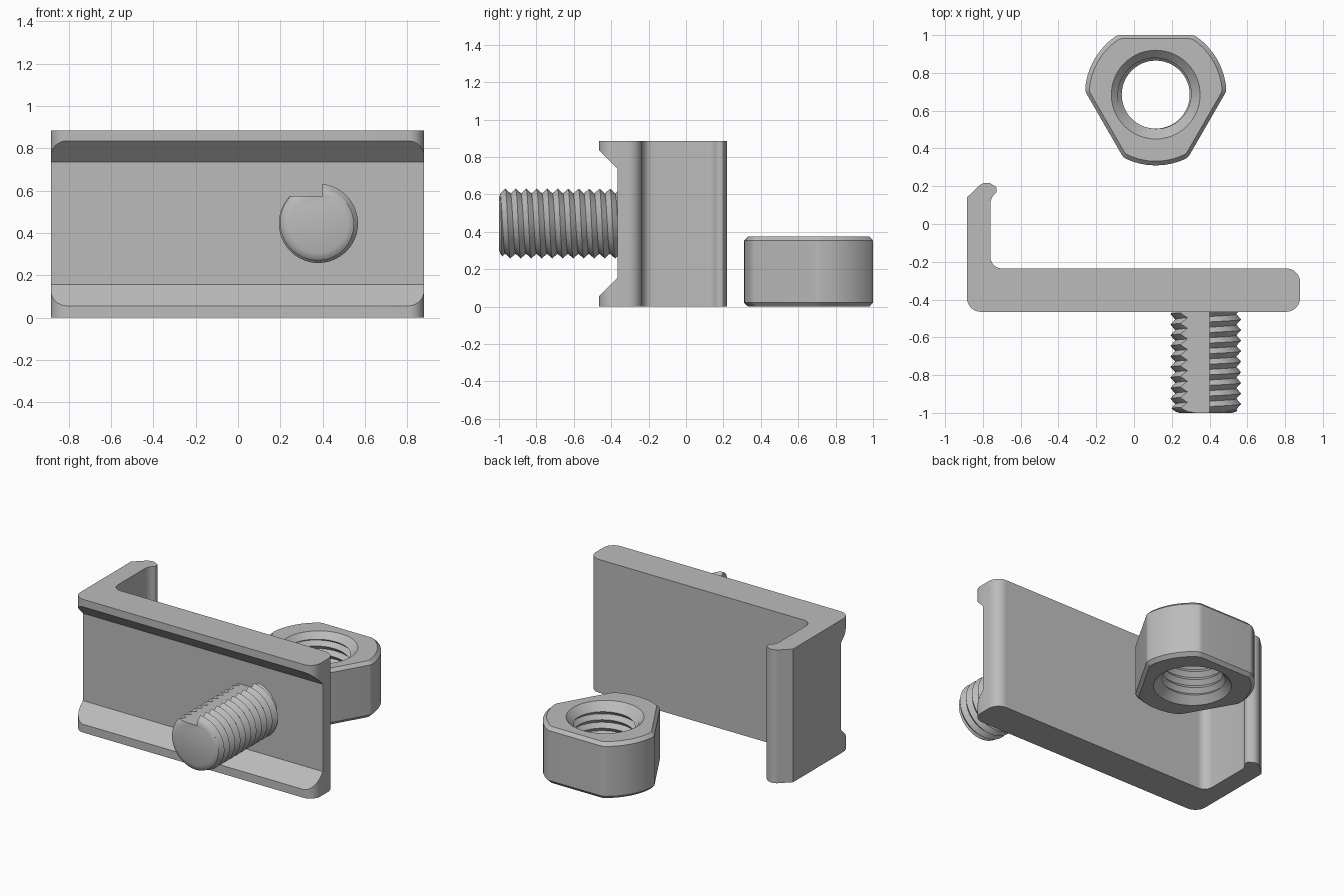
import bpy, bmesh, math
from mathutils import Vector

if "Cube" in bpy.data.objects:
    bpy.data.objects.remove(bpy.data.objects["Cube"])

steel = bpy.data.materials.new("plain grey")
steel.use_nodes = True
GREY = (0.5, 0.5, 0.5, 1)
steel.diffuse_color = GREY
steel.node_tree.nodes["Principled BSDF"].inputs["Base Color"].default_value = GREY


def finish(name, bm):
    bmesh.ops.recalc_face_normals(bm, faces=bm.faces)
    mesh = bpy.data.meshes.new(name)
    bm.to_mesh(mesh)
    bm.free()
    mesh.materials.append(steel)
    obj = bpy.data.objects.new(name, mesh)
    bpy.context.collection.objects.link(obj)
    return obj


def loft(name, sections):
    """Closed solid through point rings of equal length."""
    bm = bmesh.new()
    rings = [[bm.verts.new(p) for p in s] for s in sections]
    n = len(rings[0])
    for a, b in zip(rings, rings[1:]):
        for i in range(n):
            j = (i + 1) % n
            bm.faces.new((a[i], a[j], b[j], b[i]))
    bm.faces.new(rings[0])
    bm.faces.new(rings[-1])
    return finish(name, bm)


def flat(outline, z, scale=1):
    return [(x * scale, y * scale, z) for x, y in outline]


def circle(r, z, n=64):
    return [(r * math.cos(math.tau * i / n), r * math.sin(math.tau * i / n), z)
            for i in range(n)]


def rounded(corners, steps=8):
    """Outline with each corner (x, y, radius) replaced by an arc."""
    out = []
    for i, (x, y, r) in enumerate(corners):
        p = Vector((x, y))
        if r == 0:
            out.append((x, y))
            continue
        a = (Vector(corners[i - 1][:2]) - p).normalized()
        b = (Vector(corners[(i + 1) % len(corners)][:2]) - p).normalized()
        half = a.angle(b) / 2
        centre = p + (a + b).normalized() * (r / math.sin(half))
        start = p + a * (r / math.tan(half)) - centre
        end = p + b * (r / math.tan(half)) - centre
        sweep = start.angle(end)
        for k in range(steps + 1):
            t = k / steps
            v = (start * math.sin((1 - t) * sweep) + end * math.sin(t * sweep)) / math.sin(sweep)
            out.append(tuple(centre + v))
    return out


def thread(name, root, crest, pitch, low, high, n=64):
    """Helical ridge solid along z, trimmed flat at both ends."""
    bm = bmesh.new()
    first = int(2 * low / pitch) - 6
    last = int(2 * high / pitch) + 6
    grid = {}
    for k in range(first, last):
        for j in range(n):
            r, a = (crest if k % 2 else root), math.tau * j / n
            grid[k, j] = bm.verts.new(
                (r * math.cos(a), r * math.sin(a), (k / 2 + j / n) * pitch))
    for k in range(first, last - 3):
        for j in range(n):
            k2, j2 = (k, j + 1) if j < n - 1 else (k + 2, 0)
            bm.faces.new((grid[k, j], grid[k2, j2], grid[k2 + 1, j2], grid[k + 1, j]))
    for z, side in ((low, -1), (high, 1)):
        bmesh.ops.bisect_plane(bm, geom=bm.verts[:] + bm.edges[:] + bm.faces[:],
                               plane_co=(0, 0, z), plane_no=(0, 0, side), clear_outer=True)
    loose = [v for v in bm.verts if not v.link_faces]
    bmesh.ops.delete(bm, geom=loose, context="VERTS")
    bmesh.ops.holes_fill(bm, edges=[e for e in bm.edges if e.is_boundary], sides=0)
    return finish(name, bm)


def activate(obj):
    bpy.ops.object.select_all(action="DESELECT")
    obj.select_set(True)
    bpy.context.view_layer.objects.active = obj


def combine(obj, tool, operation="DIFFERENCE"):
    mod = obj.modifiers.new("cut", "BOOLEAN")
    mod.operation, mod.object, mod.solver = operation, tool, "EXACT"
    activate(obj)
    bpy.ops.object.modifier_apply(modifier=mod.name)
    bpy.data.objects.remove(tool)


def smooth(obj):
    activate(obj)
    bpy.ops.object.shade_smooth_by_angle(angle=math.radians(28))


# Hooked bracket: L outline with a small lip, extruded upward
HEIGHT = 0.885
outline = rounded([
    (-0.885, -0.465, 0.075), (0.88, -0.465, 0.075), (0.88, -0.235, 0.075),
    (-0.76, -0.235, 0.06), (-0.76, 0.135, 0.07), (-0.728, 0.168, 0.015),
    (-0.728, 0.195, 0.012), (-0.77, 0.222, 0.05), (-0.81, 0.212, 0.04),
    (-0.885, 0.14, 0)])
bracket = loft("bracket", [flat(outline, 0), flat(outline, HEIGHT)])

# Dovetail-shaped channel along the front
channel = [(-0.565, -0.045), (-0.365, 0.155), (-0.365, 0.735), (-0.565, 0.935)]
combine(bracket, loft("channel_cutter", [[(x, y, z) for y, z in channel] for x in (-1, 1)]))
smooth(bracket)

# Threaded stud with a rounded tip and a lengthwise step cut from one side
PITCH = 0.056
stud = thread("threaded_stud", 0.162, 0.187, PITCH, 0, 0.635)
tip = [(0.22, -0.05), (0.22, 0.57), (0.187, 0.603), (0.175, 0.618), (0.16, 0.628), (0.14, 0.635),
       (0.135, 0.64)]
combine(stud, loft("tip_cutter", [circle(r, z) for r, z in tip]), "INTERSECT")
step = [(-0.3, 0.13), (0.02, 0.13), (0.02, 0.3), (-0.3, 0.3)]
combine(stud, loft("step_cutter", [flat(step, -0.1), flat(step, 0.8)]))
stud.rotation_euler.x = math.pi / 2
stud.location = (0.38, -0.365, 0.445)
smooth(stud)

# Three-sided nut: round corners trimmed by three flats
R, FLAT, TALL = 0.375, 0.315, 0.375
spread = math.radians(60) - math.acos(FLAT / R)
corners = []
for middle in (30, 150, 270):
    for i in range(9):
        a = math.radians(middle) + spread * (i / 4 - 1)
        corners.append((R * math.cos(a), R * math.sin(a), 0.05 if i in (0, 8) else 0))
outline = rounded(corners, 5)
nut = loft("nut", [flat(outline, z, s) for z, s in
                   ((0, 0.94), (0.022, 1), (TALL - 0.022, 1), (TALL, 0.94))])

# Threaded bore with a countersink at each end
combine(nut, thread("bore_cutter", 0.18, 0.205, PITCH, -0.05, TALL + 0.05))
for face, way in ((TALL, 1), (0, -1)):
    combine(nut, loft("sink_cutter", [circle(0.235 + d, face + way * d) for d in (-0.17, 0.03)]))
nut.location = (0.115, 0.685, 0)
smooth(nut)
